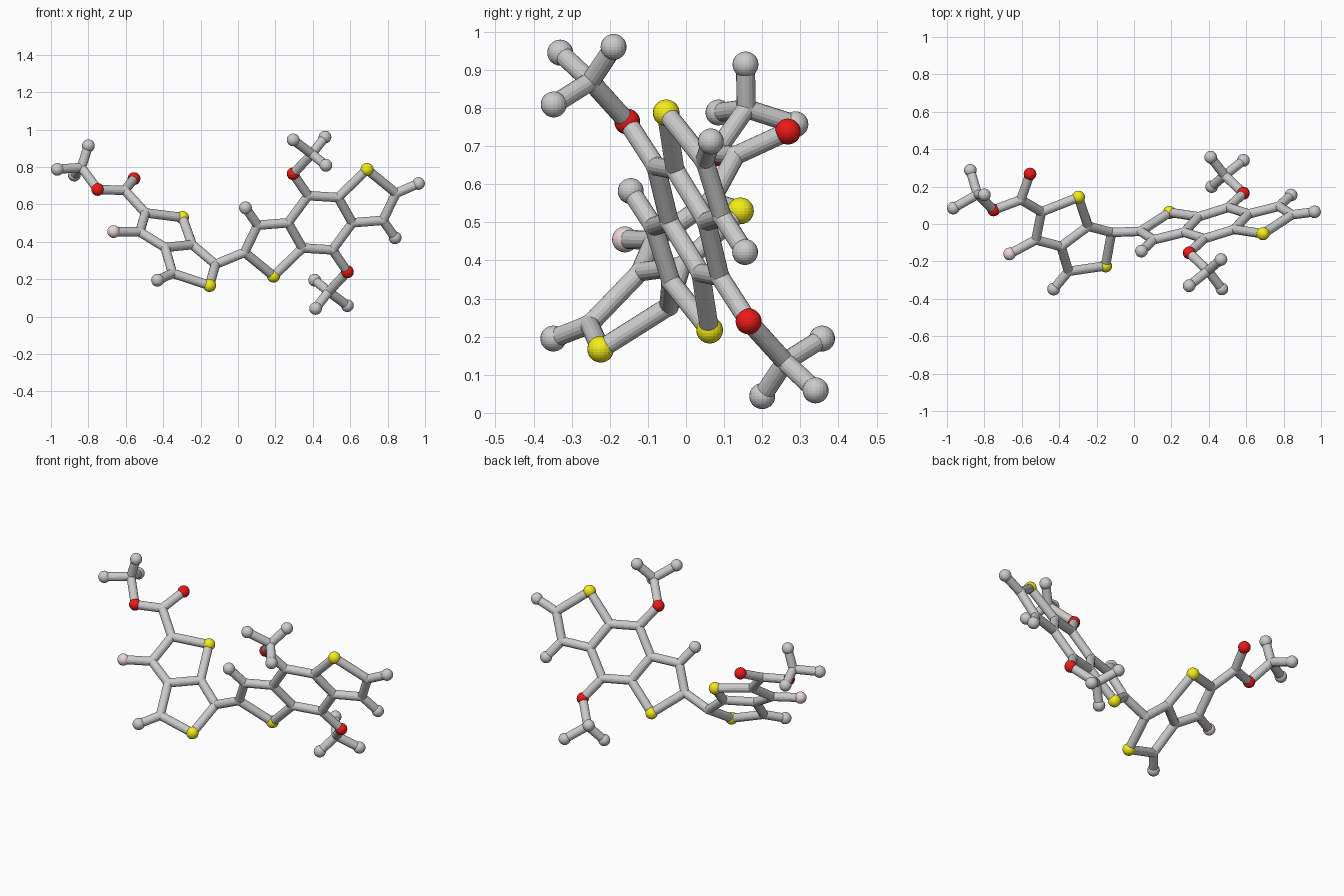
import bpy, bmesh
from mathutils import Vector

if "Cube" in bpy.data.objects:
    bpy.data.objects.remove(bpy.data.objects["Cube"])

STICK, BALL, JOINT = 0.025, 0.034, 0.0265


def material(name, rgb):
    m = bpy.data.materials.new(name)
    m.diffuse_color = (*rgb, 1)
    m.use_nodes = True
    m.node_tree.nodes["Principled BSDF"].inputs["Base Color"].default_value = m.diffuse_color
    return m


YELLOW = material("yellow", (0.9, 0.85, 0.01))
RED = material("red", (0.85, 0.01, 0.01))
PINK = material("pale_pink", (0.85, 0.68, 0.7))


def finish(bm, name, mat=None):
    me = bpy.data.meshes.new(name)
    bm.to_mesh(me)
    bm.free()
    ob = bpy.data.objects.new(name, me)
    bpy.context.collection.objects.link(ob)
    if mat:
        me.materials.append(mat)


def balls(name, points, mat=None, r=BALL):
    bm = bmesh.new()
    for p in points:
        ret = bmesh.ops.create_uvsphere(bm, u_segments=20, v_segments=14, radius=r)
        bmesh.ops.translate(bm, verts=ret["verts"], vec=Vector(p))
    finish(bm, name, mat)


def sticks(name, pairs):
    bm = bmesh.new()
    for a, b in pairs:
        a, b = Vector(a), Vector(b)
        d = b - a
        ret = bmesh.ops.create_cone(bm, cap_ends=True, segments=16, radius1=STICK,
                                    radius2=STICK, depth=d.length)
        rot = d.to_track_quat("Z", "Y").to_matrix()
        bmesh.ops.rotate(bm, verts=ret["verts"], matrix=rot)
        bmesh.ops.translate(bm, verts=ret["verts"], vec=(a + b) / 2)
    finish(bm, name, )


def build(name, atoms, bonds):
    """Sticks, rounded joints and coloured balls; the key's first letter is the kind."""
    sticks(name + "_sticks", [(atoms[i], atoms[j]) for i, j in bonds])
    for letter, label, mat, r in (("C", "joints", None, JOINT), ("H", "end_balls", None, BALL),
                                  ("S", "yellow_balls", YELLOW, BALL + 0.001),
                                  ("O", "red_balls", RED, BALL), ("F", "pink_ball", PINK, BALL)):
        pts = [p for k, p in atoms.items() if k[0] == letter]
        if pts:
            balls(f"{name}_{label}", pts, mat, r)


# Right half: flat triple ring, repeated by a half turn about its centre
centre = Vector((0.44, 0.005, 0.502))
flat = {"S": (0.25, 0.285), "Ca": (0.405, 0.158), "Cb": (0.095, 0.135), "Cc": (0.172, 0.0),
        "Cd": (0.335, 0.013), "Hd": (0.40, -0.08), "Ct": (-0.065, 0.145), "O": (-0.145, 0.262)}
half = {k: Vector((x, 0.285 * x - 0.45 * z, z)) for k, (x, z) in flat.items()}
half.update({"Cm": Vector((-0.045, -0.255, 0.368)), "Hm1": Vector((-0.145, -0.335, 0.443)),
             "Hm2": Vector((0.025, -0.195, 0.458)), "Hm3": Vector((0.03, -0.352, 0.307))})
half_bonds = [("S", "Ca"), ("S", "Cb"), ("Cb", "Cc"), ("Cc", "Cd"), ("Cd", "Ca"), ("Cd", "Hd"),
              ("Cb", "Ct"), ("Ct", "O"), ("O", "Cm"), ("Cm", "Hm1"), ("Cm", "Hm2"), ("Cm", "Hm3")]
for name, sign in (("triple_ring_upper", 1), ("triple_ring_lower", -1)):
    build(name, {k: centre + v * sign for k, v in half.items()}, half_bonds)

# Bonds that join the two halves of the triple ring, and its outer end
sticks("triple_ring_bridges", [(centre + half["Ct"] * s, centre - half["Cc"] * s) for s in (1, -1)])
tip = Vector((0.965, 0.065, 0.712))
sticks("outer_tip_stick", [(centre + half["Ca"], tip)])
balls("outer_tip_ball", [tip])

# Left double ring
ring = {"C1": (-0.12, -0.045, 0.28), "C2": (-0.245, -0.012, 0.385), "S1": (-0.297, 0.143, 0.53),
        "C3": (-0.495, 0.065, 0.555), "C4": (-0.525, -0.085, 0.453), "F": (-0.665, -0.16, 0.455),
        "C5": (-0.39, -0.12, 0.37), "C6": (-0.35, -0.253, 0.232), "H6": (-0.43, -0.348, 0.195),
        "S2": (-0.152, -0.224, 0.167)}
build("double_ring", ring, [("C1", "C2"), ("C2", "S1"), ("S1", "C3"), ("C3", "C4"), ("C4", "F"),
                            ("C4", "C5"), ("C5", "C2"), ("C5", "C6"), ("C6", "H6"), ("C6", "S2"),
                            ("S2", "C1")])
sticks("ring_link", [(ring["C1"], centre - half["Ca"])])

# Side branch on the left
branch = {"C0": ring["C3"], "C1": (-0.605, 0.13, 0.675), "O1": (-0.556, 0.267, 0.738),
          "O2": (-0.75, 0.075, 0.68), "C2": (-0.837, 0.158, 0.798), "H1": (-0.80, 0.156, 0.914),
          "H2": (-0.966, 0.085, 0.788), "H3": (-0.875, 0.287, 0.757)}
build("side_branch", branch, [("C0", "C1"), ("C1", "O1"), ("C1", "O2"), ("O2", "C2"),
                              ("C2", "H1"), ("C2", "H2"), ("C2", "H3")])
